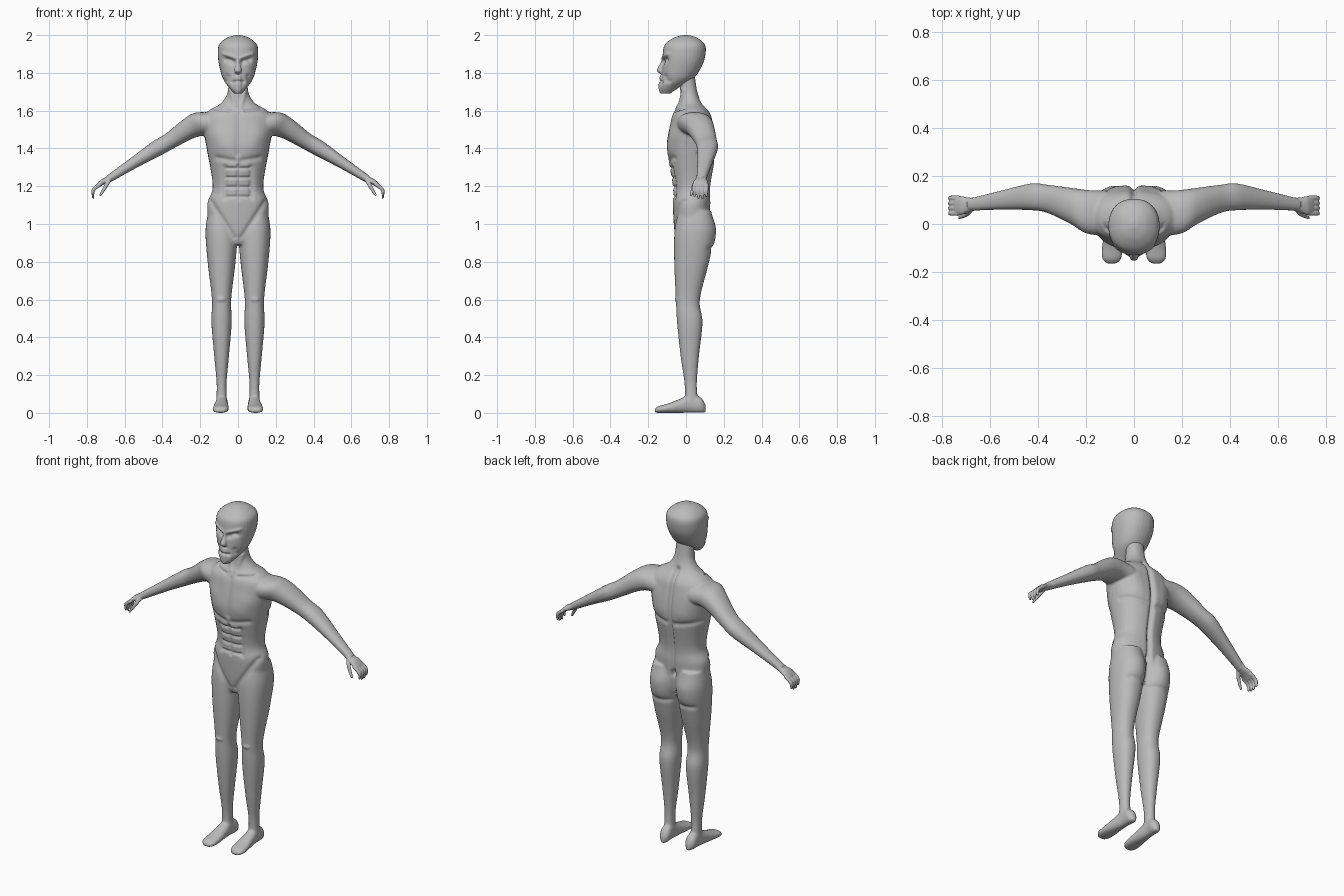
import bpy, bmesh, math
from mathutils import Vector

old = bpy.data.objects.get("Cube")
if old:
    bpy.data.objects.remove(old, do_unlink=True)

skin = bpy.data.materials.new("plain_grey")
skin.use_nodes = True
GREY = (.5, .5, .5, 1)
skin.diffuse_color = GREY
skin.node_tree.nodes["Principled BSDF"].inputs["Base Color"].default_value = GREY

AXIS_X, AXIS_Y, AXIS_Z = Vector((1, 0, 0)), Vector((0, 1, 0)), Vector((0, 0, 1))
ARM_ACROSS = Vector((.5, 0, .85))
FINGER_ACROSS = Vector((.85, 0, .5))
FRONT, BACK = -1, 1

# Sculpting strokes: width and depth
FINE = (.007, -.009)
SOFT = (.014, -.007)
DEEP = (.014, -.018)
RIDGE = (.01, .006)
SWELL = (.05, .008)


def spline(rows, steps=8):
    """Smooth curve through every column of the section rows."""
    last = len(rows) - 1
    curve = []
    for i in range(last):
        before, start, end, after = (rows[min(max(k, 0), last)] for k in range(i - 1, i + 3))
        for step in range(steps):
            t = step / steps
            section = []
            for a, b, c, d in zip(before, start, end, after):
                leave, arrive = (c - a) / 2, (d - b) / 2
                bend = 3 * (c - b) - 2 * leave - arrive
                twist = 2 * (b - c) + leave + arrive
                section.append(b + t * (leave + t * (bend + t * twist)))
            curve.append(section)
    return curve + [rows[last]]


def squared(value, power=.9):
    """Slightly squarer than a circle."""
    return math.copysign(abs(value) ** power, value)


def loft(bm, rows, across=AXIS_X, along=AXIS_Y, side=1, count=32):
    """Closed skin over sections (x, y, z, radius across, radius along)."""
    rings = []
    for x, y, z, wide, deep in spline(rows):
        ring = []
        for k in range(count):
            angle = math.tau * k / count
            point = Vector((x, y, z))
            point += across * wide * squared(math.cos(angle))
            point += along * deep * squared(math.sin(angle))
            point.x *= side
            ring.append(bm.verts.new(point))
        rings.append(ring)
    faces = [bm.faces.new(rings[0]), bm.faces.new(rings[-1])]
    for low, high in zip(rings, rings[1:]):
        for k in range(count):
            n = (k + 1) % count
            faces.append(bm.faces.new((low[k], low[n], high[n], high[k])))
    bmesh.ops.recalc_face_normals(bm, faces=faces)


def sculpt(mesh, strokes):
    """Push the skin in or out along mirrored strokes (facing, x, z, x, z, width, depth)."""
    bm = bmesh.new()
    bm.from_mesh(mesh)
    bm.normal_update()
    moves = []
    for vert in bm.verts:
        px, pz, push = abs(vert.co.x), vert.co.z, 0
        for facing, xa, za, xb, zb, width, depth in strokes:
            reach = 3 * width
            if vert.normal.y * facing < .15 or not min(za, zb) - reach < pz < max(za, zb) + reach:
                continue
            dx, dz = xb - xa, zb - za
            t = ((px - xa) * dx + (pz - za) * dz) / (dx * dx + dz * dz)
            t = max(0, min(1, t))
            distance = math.hypot(px - xa - t * dx, pz - za - t * dz)
            push += depth * math.exp(-(distance / width) ** 2)
        moves.append((vert, vert.normal * push))
    for vert, move in moves:
        vert.co += move
    bm.to_mesh(mesh)
    bm.free()


def finish(name, bm, voxel, passes, strokes=()):
    """Fuse the overlapping lofts into one smooth skin, then sculpt it."""
    raw = bpy.data.meshes.new(name)
    bm.to_mesh(raw)
    bm.free()
    ob = bpy.data.objects.new(name, raw)
    bpy.context.collection.objects.link(ob)
    fuse = ob.modifiers.new("fuse", 'REMESH')
    fuse.mode, fuse.voxel_size = 'VOXEL', voxel
    soften = ob.modifiers.new("soften", 'SMOOTH')
    soften.factor, soften.iterations = .5, passes
    graph = bpy.context.evaluated_depsgraph_get()
    mesh = bpy.data.meshes.new_from_object(ob.evaluated_get(graph))
    ob.modifiers.clear()
    ob.data = mesh
    bpy.data.meshes.remove(raw)
    sculpt(mesh, strokes)
    mesh.materials.clear()
    mesh.materials.append(skin)
    mesh.polygons.foreach_set("use_smooth", [True] * len(mesh.polygons))


# Torso and neck: height, half width, half depth; the neck leans forward
body = bmesh.new()
torso = [(.89, .05, .07), (.95, .14, .09), (1.1, .163, .1), (1.2, .134, .1), (1.4, .166, .13),
         (1.55, .19, .11), (1.6, .155, .09), (1.64, .09, .06), (1.7, .055, .045), (1.8, .05, .045)]
loft(body, [(0, .03 - .15 * max(0, z - 1.6), z, wide, deep) for z, wide, deep in torso])

# Legs: y, height, radius; feet: y, height, half width; arms: x, y, z, radius
leg = [(.045, 1.07, .07), (.045, .96, .085), (.03, .8, .074), (.01, .6, .051),
       (.02, .48, .054), (.02, .3, .039), (.025, .15, .026), (.03, .04, .03)]
foot = [(.105, .04, .01), (.08, .08, .03), (.03, .1, .03), (-.03, .075, .036),
        (-.1, .048, .043), (-.145, .036, .04), (-.166, .02, .02)]
arm = [(.1, .04, 1.53, .07), (.19, .05, 1.53, .07), (.26, .075, 1.505, .058), (.36, .105, 1.44, .045),
       (.43, .113, 1.4, .043), (.55, .1, 1.325, .031), (.69, .08, 1.235, .02)]
for side in (1, -1):
    loft(body, [(.087, y, z, r, 1.25 * r) for y, z, r in leg], side=side)
    loft(body, [(.087 - y / 25, y, tall / 2, wide, tall / 2) for y, tall, wide in foot],
         along=AXIS_Z, side=side)
    loft(body, [(x, y, z, r, 1.3 * r) for x, y, z, r in arm], ARM_ACROSS, side=side)

muscles = [
    # Chest, collar bones and neck
    (FRONT, 0, 1.37, 0, 1.58, *SOFT), (FRONT, .02, 1.335, .11, 1.35, *SOFT),
    (FRONT, .08, 1.42, .1, 1.46, *SWELL), (FRONT, .04, 1.6, .12, 1.61, *FINE),
    (FRONT, .015, 1.62, .04, 1.71, *RIDGE),
    # Belly, hips and knees
    (FRONT, 0, 1.13, 0, 1.31, *FINE), (FRONT, .07, 1.14, .07, 1.3, *SOFT),
    (FRONT, .145, 1.12, .02, .93, *SOFT), (FRONT, .08, .6, .1, .6, *RIDGE),
    # Spine, shoulder blades and buttocks
    (BACK, 0, 1.03, 0, 1.64, *DEEP), (BACK, 0, .9, 0, 1.04, *DEEP),
    (BACK, .09, 1.42, .11, 1.5, *SWELL), (BACK, .03, 1.35, .15, 1.37, *SOFT),
    (BACK, .08, .93, .08, .97, *SWELL), (BACK, .03, .87, .13, .87, *SOFT)]
for row in range(4):
    z = 1.145 + row / 20
    muscles.append((FRONT, .01, z, .06, z, *FINE))
finish("body", body, .006, 8, muscles)

# Head: y, height, half width
head = bmesh.new()
skull = [(-.105, 1.69, .02), (-.09, 1.72, .046), (-.045, 1.77, .08), (-.02, 1.84, .1),
         (-.01, 1.9, .107), (-.006, 1.95, .1), (-.003, 1.985, .06), (-.002, 2, .015)]
loft(head, [(0, y, z, r, 1.06 * r) for y, z, r in skull])
nose = [(-.11, 1.79, .012), (-.136, 1.81, .018), (-.125, 1.85, .012), (-.115, 1.88, .01)]
chin = [(-.123, 1.69, .012), (-.122, 1.71, .022), (-.12, 1.75, .024), (-.118, 1.785, .02)]
for part in (nose, chin):
    loft(head, [(0, y, z, r, r) for y, z, r in part])
face = [
    # Eye sockets, eyes, brows, mouth and cheek hollows
    (FRONT, .03, 1.86, .06, 1.87, *DEEP), (FRONT, .04, 1.86, .05, 1.86, *RIDGE),
    (FRONT, .012, 1.877, .075, 1.9, *RIDGE), (FRONT, 0, 1.757, .03, 1.753, *FINE),
    (FRONT, .055, 1.78, .06, 1.76, *SOFT)]
finish("head", head, .004, 4, face)

# Hands: a flat palm, four curled fingers and a thumb
palm = [(.65, .085, 1.26, .019, .026), (.69, .08, 1.235, .017, .03),
        (.72, .077, 1.22, .015, .039), (.745, .076, 1.2, .011, .038)]
thumb = [(.68, .06, 1.235), (.7, .04, 1.2), (.73, .026, 1.15)]
for side, label in ((1, "left_hand"), (-1, "right_hand")):
    hand = bmesh.new()
    loft(hand, palm, ARM_ACROSS, side=side)
    digits = [thumb]
    for i in range(4):
        y = .045 + .021 * i
        tip = 1.13 + .01 * abs(i - 1.5)
        digits.append([(.73, y, 1.21), (.765, y, 1.18), (.767, y, tip)])
    for path in digits:
        taper = (.011, .01, .006)
        loft(hand, [(*point, r, r) for point, r in zip(path, taper)], FINGER_ACROSS, side=side)
    finish(label, hand, .003, 3)
